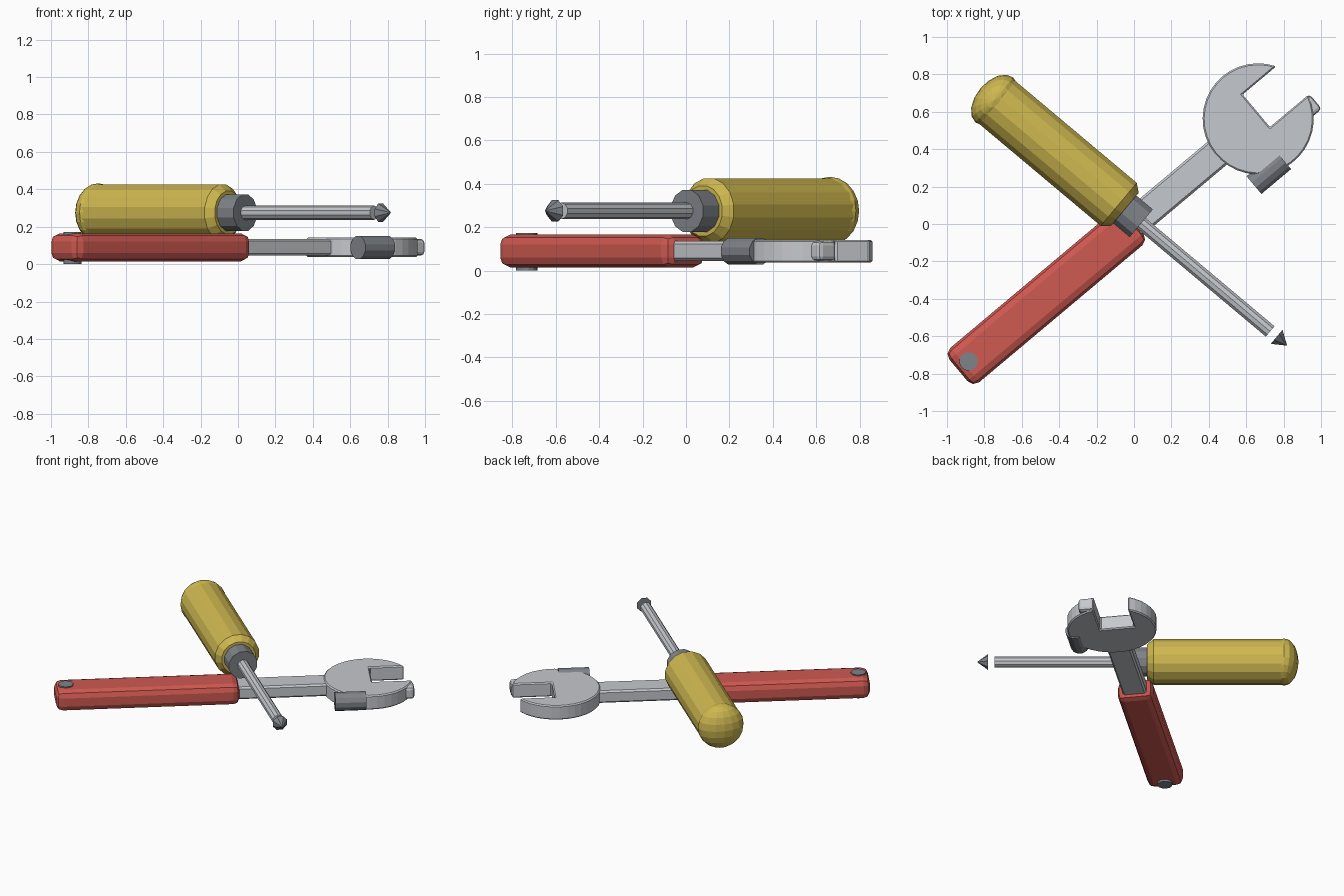
import bpy, bmesh, math
from mathutils import Matrix, Vector

if "Cube" in bpy.data.objects:
    bpy.data.objects.remove(bpy.data.objects["Cube"])

def material(name, rgb):
    m = bpy.data.materials.new(name)
    m.diffuse_color = (*rgb, 1)
    m.use_nodes = True
    m.node_tree.nodes["Principled BSDF"].inputs["Base Color"].default_value = m.diffuse_color
    return m

RED = material("red_plastic", (0.62, 0.10, 0.082))
YELLOW = material("yellow_plastic", (0.62, 0.48, 0.08))
STEEL = material("light_steel", (0.56, 0.58, 0.61))
DARK = material("dark_steel", (0.21, 0.225, 0.245))

# Each tool is built along local x, then turned into place
WRENCH = Matrix.Rotation(math.radians(40), 4, 'Z') @ Matrix.Translation((0, 0.004, 0.089))
DRIVER = Matrix.Rotation(math.radians(-40), 4, 'Z') @ Matrix.Translation((0, 0.028, 0.275))

def finish(name, bm, mat, frame, bevel=0, segments=1):
    bmesh.ops.recalc_face_normals(bm, faces=bm.faces[:])
    mesh = bpy.data.meshes.new(name)
    bm.to_mesh(mesh)
    bm.free()
    mesh.materials.append(mat)
    ob = bpy.data.objects.new(name, mesh)
    bpy.context.collection.objects.link(ob)
    ob.matrix_world = frame
    if bevel:
        mod = ob.modifiers.new("bevel", 'BEVEL')
        mod.width, mod.segments = bevel, segments
        mod.limit_method = 'ANGLE'
        mod.angle_limit = math.radians(40)
    return ob

def box(name, lo, hi, mat, frame, bevel, segments=1):
    bm = bmesh.new()
    bmesh.ops.create_cube(bm, size=1)
    lo, hi = Vector(lo), Vector(hi)
    for v in bm.verts:
        v.co = (lo + hi) / 2 + v.co * (hi - lo)
    return finish(name, bm, mat, frame, bevel, segments)

def lathe(name, profile, sides, mat, frame, y=0):
    """Rings of (x, radius) around the local x axis, closed at both ends."""
    bm = bmesh.new()
    rings = []
    for x, r in profile:
        rings.append([bm.verts.new((x, y + r * math.cos(a), r * math.sin(a)))
                      for a in (2 * math.pi * (i + 0.5) / sides for i in range(sides))])
    for a, b in zip(rings, rings[1:]):
        for i in range(sides):
            j = (i + 1) % sides
            bm.faces.new((a[i], a[j], b[j], b[i]))
    bm.faces.new(rings[0])
    bm.faces.new(rings[-1])
    bmesh.ops.remove_doubles(bm, verts=bm.verts[:], dist=1e-5)
    return finish(name, bm, mat, frame)

# Wrench grip and bar
box("wrench_grip", (-1.222, -0.12, -0.074), (0.005, 0.12, 0.076), RED, WRENCH, 0.045, 2)
box("wrench_bar", (-0.1, -0.08, -0.044), (0.66, 0.08, 0.046), STEEL, WRENCH, 0.012)

# Hanging pin through the grip end
bm = bmesh.new()
bmesh.ops.create_cone(bm, cap_ends=True, segments=12, radius1=0.05, radius2=0.05, depth=0.172)
bmesh.ops.translate(bm, verts=bm.verts[:], vec=(-1.15, 0.002, -0.003))
finish("hanging_pin", bm, DARK, WRENCH)

# Wrench head: disc with a rectangular jaw notch
cx, r, top, low, steps = 0.87, 0.297, 0.153, -0.074, 32
a0, a1 = math.asin(top / r), 2 * math.pi + math.asin(low / r)
outline = [(cx + r * math.cos(a), r * math.sin(a))
           for a in (a0 + (a1 - a0) * i / steps for i in range(steps + 1))]
outline += [(0.89, low), (0.89, top)]
bm = bmesh.new()
face = bm.faces.new([bm.verts.new((x, y, -0.052)) for x, y in outline])
up = bmesh.ops.extrude_face_region(bm, geom=[face])['geom']
bmesh.ops.translate(bm, vec=(0, 0, 0.104),
                    verts=[g for g in up if isinstance(g, bmesh.types.BMVert)])
finish("wrench_head", bm, STEEL, WRENCH, 0.008)

# Sliding jaw block and adjusting roller
box("sliding_jaw", (0.92, -0.178, -0.044), (1.165, -0.074, 0.046), STEEL, WRENCH, 0.02, 2)
lathe("adjusting_roller", [(0.625, 0.064), (0.832, 0.064)], 12, DARK, WRENCH, y=-0.257)

# Screwdriver handle, rounded end cap, collar, shaft and tip
lathe("driver_handle", [(-1.0, 0.153), (-0.13, 0.153), (-0.088, 0.118)], 16, YELLOW, DRIVER)
bm = bmesh.new()
bmesh.ops.create_uvsphere(bm, u_segments=16, v_segments=10, radius=0.157)
for v in bm.verts:
    v.co.x = v.co.x * 0.62 - 0.998
finish("handle_cap", bm, YELLOW, DRIVER)
lathe("driver_collar", [(-0.12, 0.1), (0.027, 0.1)], 12, DARK, DRIVER)
lathe("driver_shaft", [(0.0, 0.038), (0.927, 0.038)], 10, STEEL, DRIVER)
lathe("driver_tip", [(0.972, 0.053), (1.045, 0.0)], 8, DARK, DRIVER)
